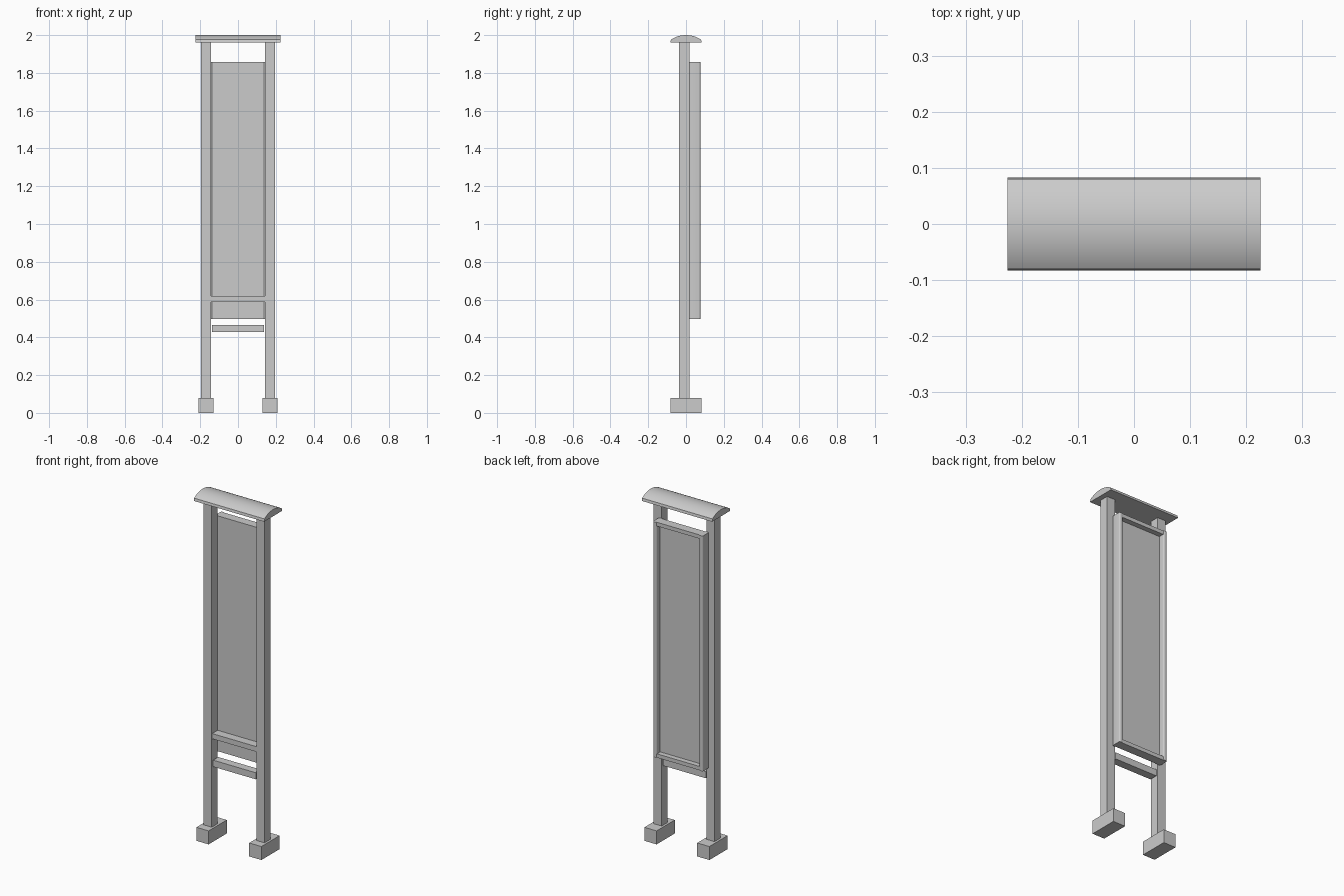
import bpy, bmesh, math

if "Cube" in bpy.data.objects:
    bpy.data.objects.remove(bpy.data.objects["Cube"])


def finish(name, bm):
    bmesh.ops.recalc_face_normals(bm, faces=bm.faces)
    me = bpy.data.meshes.new(name)
    bm.to_mesh(me)
    bm.free()
    ob = bpy.data.objects.new(name, me)
    bpy.context.collection.objects.link(ob)
    return ob


def smooth(ob):
    bpy.ops.object.select_all(action='DESELECT')
    bpy.context.view_layer.objects.active = ob
    ob.select_set(True)
    bpy.ops.object.shade_smooth_by_angle(angle=math.radians(40))


def box(name, x, y, z, round_upright=0):
    """Box from (min, max) ranges; optionally rounds the vertical edges."""
    bm = bmesh.new()
    bmesh.ops.create_cube(bm, size=1)
    for v in bm.verts:
        for i, (lo, hi) in enumerate((x, y, z)):
            v.co[i] = lo if v.co[i] < 0 else hi
    if round_upright:
        edges = [e for e in bm.edges
                 if abs(e.verts[0].co.z - e.verts[1].co.z) > 0.01]
        bmesh.ops.bevel(bm, geom=edges, offset=round_upright, segments=4,
                        profile=0.5, affect='EDGES')
    ob = finish(name, bm)
    if round_upright:
        smooth(ob)
    return ob


def prism(name, profile, x0, x1):
    """Extrude a (y, z) profile along x."""
    bm = bmesh.new()
    face = bm.faces.new([bm.verts.new((x0, y, z)) for y, z in profile])
    ext = bmesh.ops.extrude_face_region(bm, geom=[face])
    for g in ext["geom"]:
        if isinstance(g, bmesh.types.BMVert):
            g.co.x = x1
    return finish(name, bm)


FRONT, BACK = -0.036, 0.018
Z0, Z1 = 0.496, 1.857   # frame height

# Posts, feet and rounded frame stiles on both sides
for side, s in (("left", -1), ("right", 1)):
    c = s * 0.169
    box(side + "_foot", (c - 0.039, c + 0.039), (-0.083, 0.083), (0, 0.078))
    box(side + "_post", (c - 0.026, c + 0.026), (FRONT, BACK), (0.078, 1.961))
    c = s * 0.1475
    box(side + "_frame_stile", (c - 0.012, c + 0.012), (0.018, 0.076), (Z0, Z1), 0.008)

# Display panel with top and bottom rails, recessed at the back
inner = (-0.138, 0.138)
box("panel", inner, (0.02, 0.042), (Z0, Z1))
box("frame_top_rail", inner, (0.042, 0.072), (Z1 - 0.022, Z1))
box("frame_bottom_rail", inner, (0.042, 0.072), (Z0, Z0 + 0.022))

# Cross bars between the posts
box("upper_cross_bar", (-0.143, 0.143), (-0.032, BACK), (0.588, 0.618))
box("lower_cross_bar", (-0.137, 0.137), (-0.032, 0.015), (0.428, 0.466))

# Arched roof cap with a steep lip
half, rise = 0.08, 0.024
radius = (half**2 + rise**2) / (2 * rise)
sweep = math.asin(half / radius)
n = 20
arc = [(radius * math.sin(a), 2.0 - radius + radius * math.cos(a))
       for a in (sweep - 2 * sweep * i / n for i in range(n + 1))]
roof = prism("roof_cap", [(0.083, 1.961)] + arc + [(-0.083, 1.961)], -0.225, 0.225)
smooth(roof)
